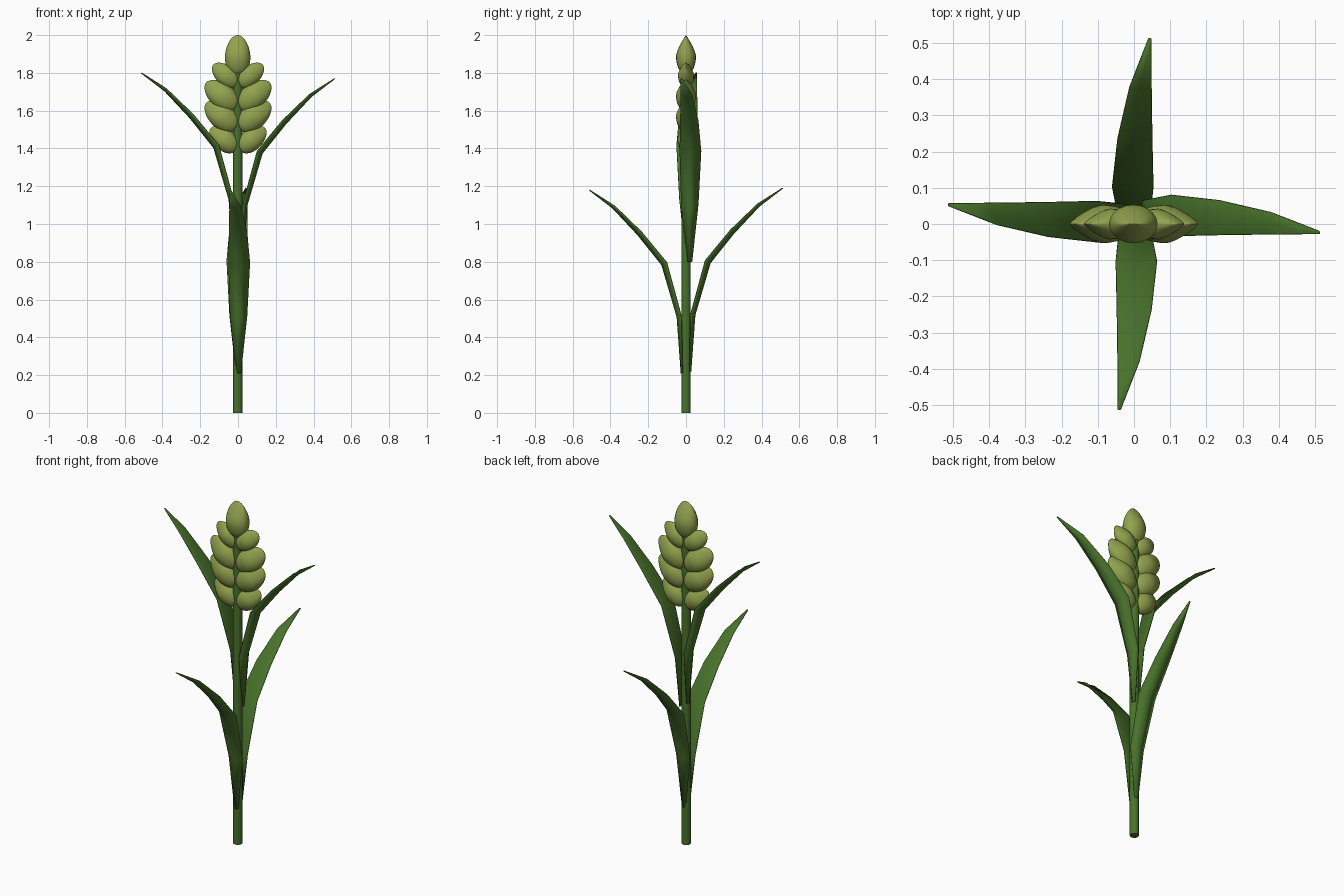
import bpy, bmesh
from math import radians, sin, cos, sqrt
from mathutils import Matrix, Vector

if "Cube" in bpy.data.objects:
    bpy.data.objects.remove(bpy.data.objects["Cube"])


def material(name, color):
    m = bpy.data.materials.new(name)
    m.diffuse_color = (*color, 1)
    m.use_nodes = True
    m.node_tree.nodes["Principled BSDF"].inputs["Base Color"].default_value = m.diffuse_color
    return m


GREEN = material("leaf_green", (0.065, 0.17, 0.024))
GRAIN = material("grain_green", (0.29, 0.36, 0.075))


def finish(name, bm, mat):
    bmesh.ops.recalc_face_normals(bm, faces=bm.faces)
    me = bpy.data.meshes.new(name)
    bm.to_mesh(me)
    bm.free()
    me.materials.append(mat)
    for p in me.polygons:
        p.use_smooth = True
    ob = bpy.data.objects.new(name, me)
    bpy.context.collection.objects.link(ob)
    return ob


# Stem
bpy.ops.mesh.primitive_cylinder_add(vertices=12, radius=0.025, depth=1.82,
                                    location=(-0.002, 0, 0.91))
stem = bpy.context.object
stem.name = "stem"
stem.data.materials.append(GREEN)
bpy.ops.object.shade_smooth_by_angle(angle=radians(40))

# Leaf stations: outward distance, height, left edge, right edge, fold depth
LEAF = [
    (0.022, 0.00, 0.012, -0.012, 0.004),
    (0.036, 0.30, 0.045, -0.045, 0.012),
    (0.115, 0.58, 0.060, -0.053, 0.015),
    (0.245, 0.74, 0.045, -0.050, 0.013),
    (0.383, 0.88, 0.012, -0.048, 0.008),
    (0.512, 0.97, -0.040, -0.047, 0.001),
]


def leaf(name, angle, base_z, side):
    """Trough-shaped blade that leaves the stem and bends outward."""
    bm = bmesh.new()
    rows = []
    for i, (r, z, left, right, fold) in enumerate(LEAF):
        a, b = LEAF[max(i - 1, 0)], LEAF[min(i + 1, len(LEAF) - 1)]
        t = Vector((b[0] - a[0], 0, b[1] - a[1])).normalized()
        out = Vector((t.z, 0, -t.x)) * fold
        p = Vector((r, side, z + base_z))
        rows.append([bm.verts.new(p - out + Vector((0, left, 0))),
                     bm.verts.new(p + out + Vector((0, (left + right) / 2, 0))),
                     bm.verts.new(p - out + Vector((0, right, 0)))])
    for u, v in zip(rows, rows[1:]):
        for k in (0, 1):
            bm.faces.new((u[k], u[k + 1], v[k + 1], v[k]))
    bm.transform(Matrix.Rotation(radians(angle), 4, 'Z'))
    ob = finish(name, bm, GREEN)
    mod = ob.modifiers.new("thickness", 'SOLIDIFY')
    mod.thickness = 0.004
    mod.offset = 0


leaf("leaf_right", 0, 0.80, 0.02)
leaf("leaf_left", 180, 0.83, -0.01)
leaf("leaf_back", 90, 0.22, 0.0)
leaf("leaf_front", -90, 0.21, 0.003)


def grain(name, x, z, size, tilt):
    """Egg that tapers to a chisel tip in depth."""
    bm = bmesh.new()
    bmesh.ops.create_uvsphere(bm, u_segments=20, v_segments=14, radius=1)
    for v in bm.verts:
        t = v.co.z
        v.co.x *= 0.067 * size * (1 - 0.12 * t)
        v.co.y *= 0.053 * size * sqrt(max(0, 1 - max(t, 0)))
        v.co.z *= 0.107 * size
    bmesh.ops.remove_doubles(bm, verts=bm.verts, dist=0.0001)
    bm.transform(Matrix.Translation((x, 0, z)) @ Matrix.Rotation(radians(tilt), 4, 'Y'))
    finish(name, bm, GRAIN)


# Seed head: four mirrored pairs and a top bud
for i, (x, z, s) in enumerate([(0.075, 1.449, 0.85), (0.087, 1.572, 1.0),
                               (0.087, 1.680, 1.0), (0.066, 1.788, 0.8)]):
    for label, sgn in (("right", 1), ("left", -1)):
        grain(f"grain_{label}_{i + 1}", sgn * x, z, s, sgn * 50)
grain("grain_top", -0.002, 1.893, 1.0, 0)
